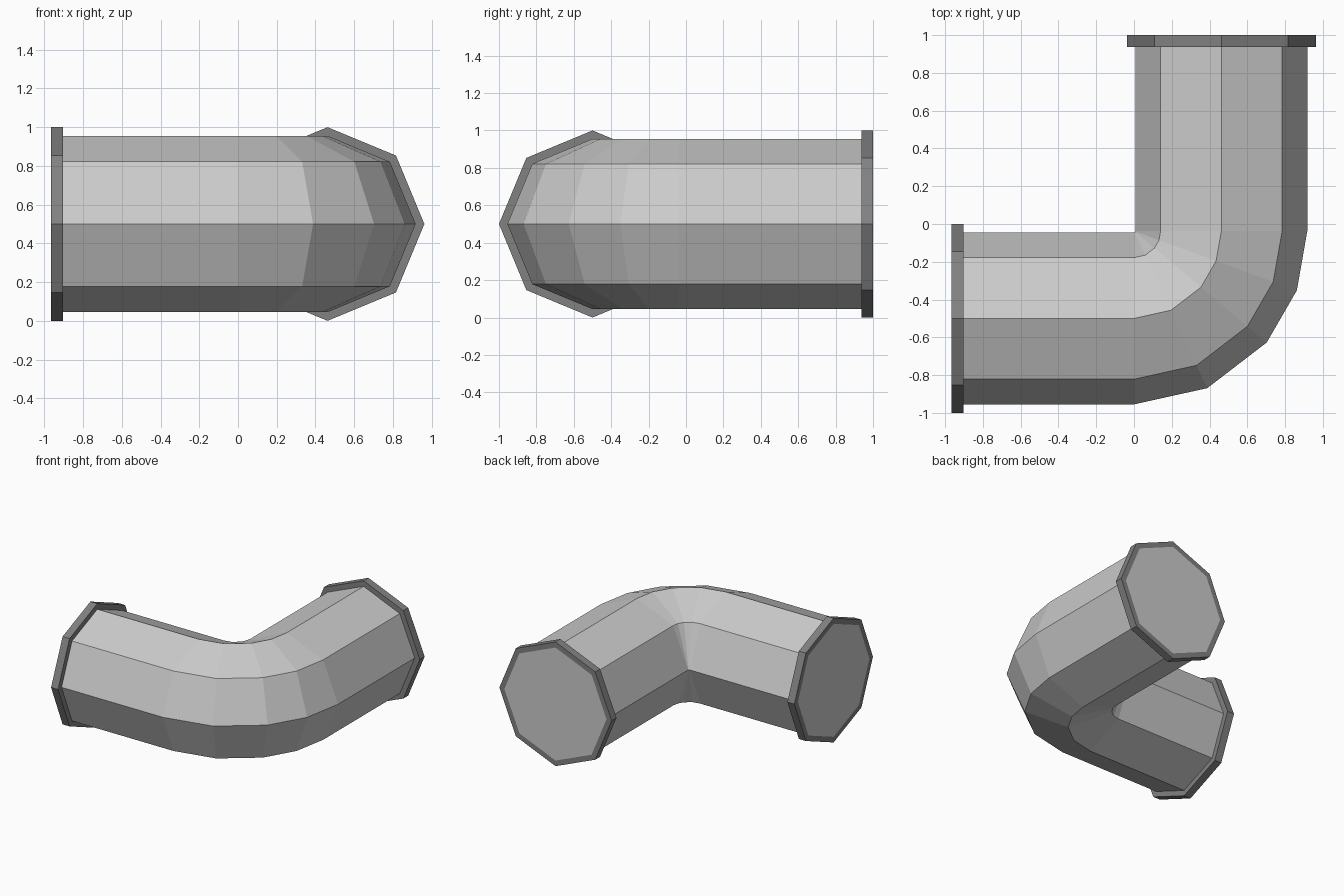
import bpy, bmesh
from math import sin, cos, radians, pi

if "Cube" in bpy.data.objects:
    bpy.data.objects.remove(bpy.data.objects["Cube"])

SIDES = 8
BEND = 0.4625            # bend radius of the centre line
PIVOT_Y = -0.0375        # bend pivot is at (0, PIVOT_Y)
PIPE_R, FLANGE_R = 0.455, 0.5
END_X = -0.965           # outer face of the left end
END_Y = 1.0              # outer face of the back end
THICK = 0.062


def ring(bm, radius, angle, extra):
    """Octagon swung around the pivot by angle, then pushed along the leg by extra."""
    a = radians(angle)
    verts = []
    for i in range(SIDES):
        t = 2 * pi * i / SIDES
        r = BEND + radius * cos(t)
        verts.append(bm.verts.new((r * sin(a) + extra * cos(a),
                                   PIVOT_Y - r * cos(a) + extra * sin(a),
                                   0.5 + radius * sin(t))))
    return verts


def bridge(bm, a, b):
    for i in range(SIDES):
        j = (i + 1) % SIDES
        bm.faces.new((a[i], a[j], b[j], b[i]))


def finish(bm, name, mat=None):
    bmesh.ops.recalc_face_normals(bm, faces=bm.faces)
    me = bpy.data.meshes.new(name)
    bm.to_mesh(me)
    bm.free()
    ob = bpy.data.objects.new(name, me)
    bpy.context.collection.objects.link(ob)
    if mat:
        me.materials.append(mat)
    return ob


dark = bpy.data.materials.new("dark_grey")
dark.diffuse_color = (0.22, 0.22, 0.22, 1)
dark.use_nodes = True
dark.node_tree.nodes["Principled BSDF"].inputs["Base Color"].default_value = dark.diffuse_color

# Elbow pipe with closed ends
bm = bmesh.new()
stations = [(0, END_X), (0, 0), (25, 0), (50, 0), (70, 0), (90, 0),
            (90, END_Y - PIVOT_Y)]
rings = [ring(bm, PIPE_R, a, e) for a, e in stations]
for r1, r2 in zip(rings, rings[1:]):
    bridge(bm, r1, r2)
bm.faces.new(rings[0])
bm.faces.new(rings[-1])
finish(bm, "elbow_pipe")


# Flange collars around both ends
def flange(name, angle, outer, inner):
    bm = bmesh.new()
    loops = [ring(bm, r, angle, e) for r, e in
             ((PIPE_R, outer), (FLANGE_R, outer), (FLANGE_R, inner), (PIPE_R, inner))]
    for k in range(4):
        bridge(bm, loops[k], loops[(k + 1) % 4])
    finish(bm, name, dark)


flange("left_flange", 0, END_X, END_X + THICK)
flange("back_flange", 90, END_Y - PIVOT_Y, END_Y - PIVOT_Y - THICK)
